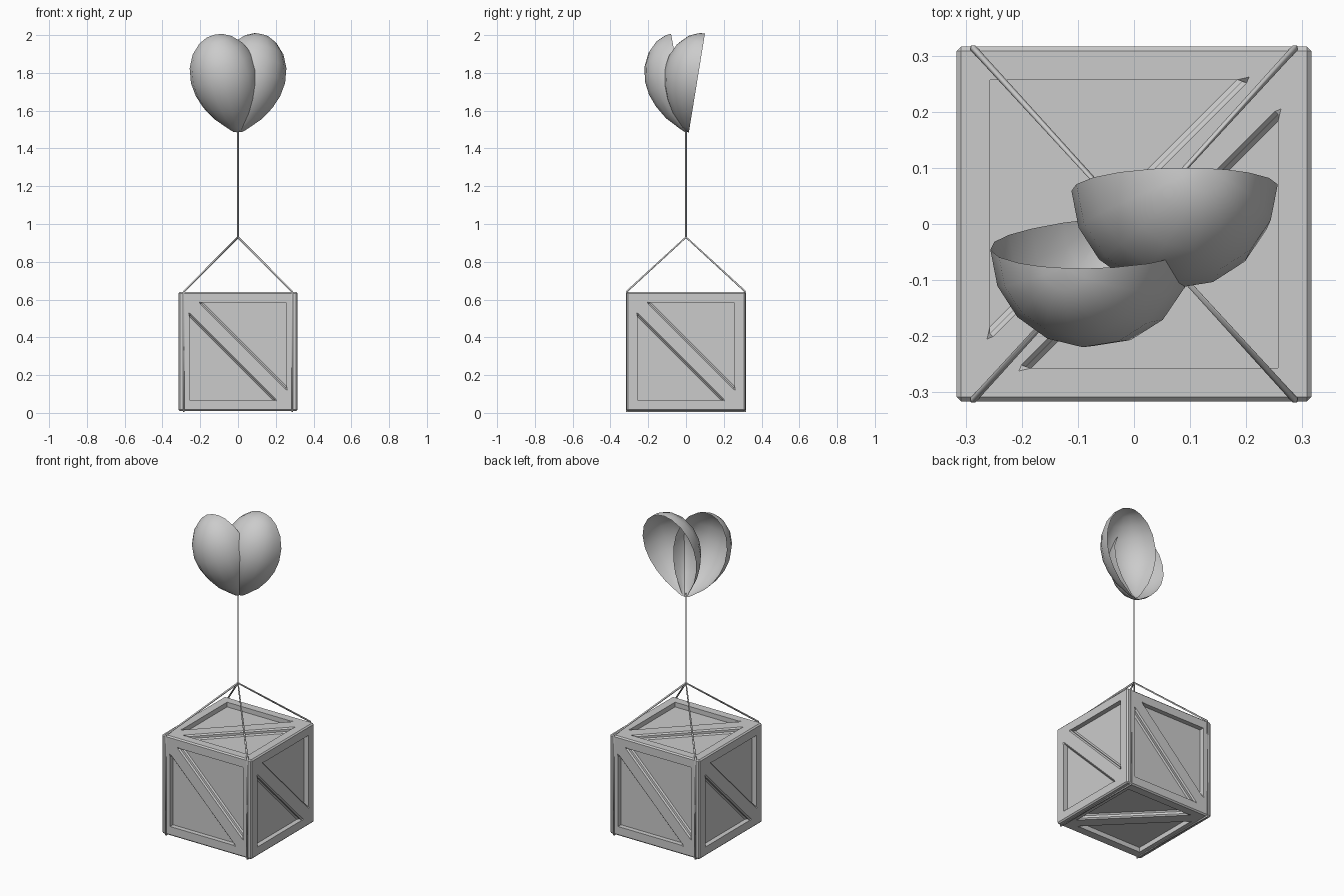
import bpy, bmesh
from math import pi, sin, cos
from mathutils import Vector, Matrix

if "Cube" in bpy.data.objects:
    bpy.data.objects.remove(bpy.data.objects["Cube"])


def add_object(name, bm):
    me = bpy.data.meshes.new(name)
    bm.to_mesh(me)
    bm.free()
    ob = bpy.data.objects.new(name, me)
    bpy.context.collection.objects.link(ob)
    return ob


# Crate: six framed sides, each with a diagonal plank between two sunken triangles
H, INNER, CUT, DEPTH = 0.316, 0.257, 0.195, 0.03
bm = bmesh.new()


def crate_side(rot):
    def v(x, z, d=0.0):
        return bm.verts.new(rot @ Vector((x, -H + d, z)))
    bl, br, tr, tl = v(-H, -H), v(H, -H), v(H, H), v(-H, H)
    low2d = [(-INNER, -INNER), (CUT, -INNER), (-INNER, CUT)]
    high2d = [(-x, -z) for x, z in low2d]
    p = [v(*c) for c in low2d]
    q = [v(*c) for c in high2d]
    for f in ((bl, br, p[1], p[0]), (br, q[2], p[1]), (br, tr, q[0], q[2]),
              (tr, tl, q[1], q[0]), (tl, p[2], q[1]), (tl, bl, p[0], p[2]),
              (p[1], q[2], q[1], p[2])):
        bm.faces.new(f)
    for rim, pts in ((p, low2d), (q, high2d)):
        floor = [v(x, z, DEPTH) for x, z in pts]
        bm.faces.new(floor)
        for i in range(3):
            j = (i + 1) % 3
            bm.faces.new((rim[i], rim[j], floor[j], floor[i]))


for k in range(4):
    crate_side(Matrix.Rotation(k * pi / 2, 3, 'Z'))
for s in (-1, 1):
    crate_side(Matrix.Rotation(pi / 2, 3, 'Z') @ Matrix.Rotation(s * pi / 2, 3, 'X'))
bmesh.ops.remove_doubles(bm, verts=bm.verts, dist=0.0005)
bmesh.ops.recalc_face_normals(bm, faces=bm.faces)
outer = [e for e in bm.edges if e.calc_length() > 1.9 * H
         and e.calc_face_angle(0) > 1]
bmesh.ops.bevel(bm, geom=outer, offset=0.008, segments=1, affect='EDGES')
crate = add_object("crate", bm)
crate.location.z = 0.325


# Ropes: two loops round the crate and one balloon string
def rope(name, pts, radius, cyclic=False):
    cu = bpy.data.curves.new(name, 'CURVE')
    cu.dimensions = '3D'
    cu.bevel_depth = radius
    cu.bevel_resolution = 0
    cu.use_fill_caps = not cyclic
    sp = cu.splines.new('POLY')
    sp.points.add(len(pts) - 1)
    for pt, c in zip(sp.points, pts):
        pt.co = (*c, 1)
    sp.use_cyclic_u = cyclic
    bpy.context.collection.objects.link(bpy.data.objects.new(name, cu))


APEX, Y, TOP, BOTTOM = 0.93, 0.314, 0.642, 0.007
for name, x in (("left_rope", -0.287), ("right_rope", 0.287)):
    rope(name, [(0, 0, APEX), (x, -Y, TOP), (x, -Y, BOTTOM),
                (x, Y, BOTTOM), (x, Y, TOP)], 0.006, True)
rope("balloon_string", [(0, 0, APEX), (0, 0, 1.5)], 0.005)

# Balloons: two leaning egg-shaped half shells, open at the back
PROFILE = [(0.010, 0.025), (0.036, 0.05), (0.10, 0.107), (0.17, 0.147),
           (0.24, 0.172), (0.315, 0.181), (0.395, 0.169), (0.462, 0.137),
           (0.512, 0.088), (0.535, 0.042)]
SEG = 8


def half_balloon(name, axis):
    a = Vector(axis).normalized()
    n = Vector((1, 0, 0)).cross(a).normalized()
    side = n.cross(a)
    base = Vector((0, 0.015, 1.485))
    bm = bmesh.new()
    rings = []
    for t, r in PROFILE:
        rings.append([bm.verts.new(base + a * t + side * (r * cos(pi * i / SEG))
                                   + n * (r * sin(pi * i / SEG)))
                      for i in range(SEG + 1)])
    tip, crown = bm.verts.new(base), bm.verts.new(base + a * 0.54)
    for i in range(SEG):
        bm.faces.new((tip, rings[0][i + 1], rings[0][i]))
        bm.faces.new((crown, rings[-1][i], rings[-1][i + 1]))
        for r0, r1 in zip(rings, rings[1:]):
            bm.faces.new((r0[i], r0[i + 1], r1[i + 1], r1[i]))
    bmesh.ops.recalc_face_normals(bm, faces=bm.faces)
    # make the convex side face outwards
    bm.normal_update()
    mid = base + a * 0.3
    if sum((f.calc_center_median() - mid).dot(f.normal) for f in bm.faces) < 0:
        bmesh.ops.reverse_faces(bm, faces=bm.faces)
    for f in bm.faces:
        f.smooth = True
    add_object(name, bm)


half_balloon("left_balloon", (-0.235, -0.175, 0.97))
half_balloon("right_balloon", (0.235, 0.158, 0.97))
